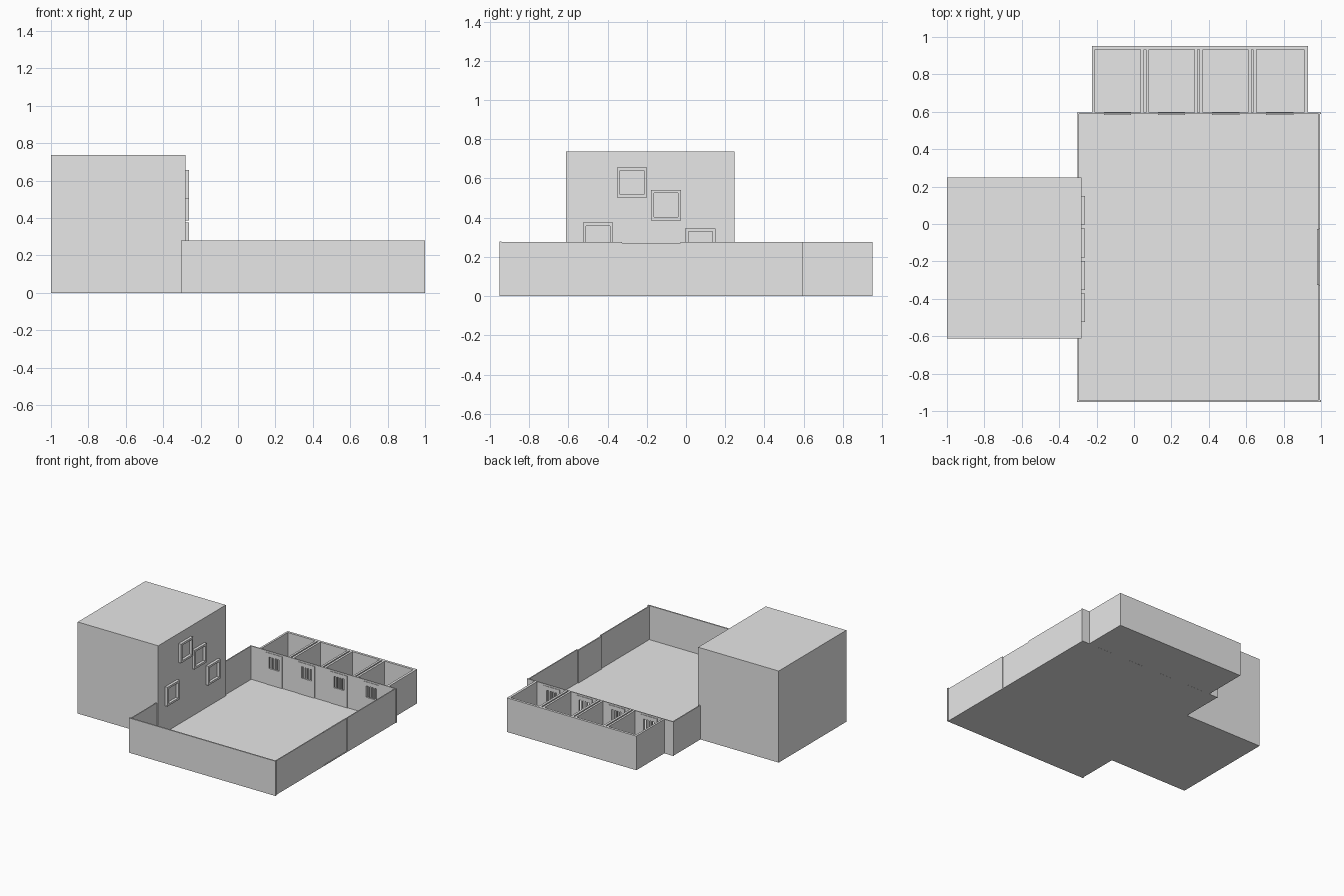
import bpy, bmesh
from mathutils import Vector

old = bpy.data.objects.get("Cube")
if old:
    bpy.data.objects.remove(old, do_unlink=True)

GREY = (0.8, 0.8, 0.8, 1)
mat = bpy.data.materials.new("plain_grey")
mat.use_nodes = True
mat.diffuse_color = GREY
mat.node_tree.nodes["Principled BSDF"].inputs["Base Color"].default_value = GREY


def part(name, boxes):
    """One object made of axis-aligned boxes, each (x0, x1, y0, y1, z0, z1)."""
    bm = bmesh.new()
    for x0, x1, y0, y1, z0, z1 in boxes:
        lo, hi = Vector((x0, y0, z0)), Vector((x1, y1, z1))
        for v in bmesh.ops.create_cube(bm, size=1)["verts"]:
            v.co = (lo + hi) / 2 + v.co * (hi - lo)
    mesh = bpy.data.meshes.new(name)
    bm.to_mesh(mesh)
    bm.free()
    mesh.materials.append(mat)
    obj = bpy.data.objects.new(name, mesh)
    bpy.context.collection.objects.link(obj)
    return obj


def ring(a0, a1, b0, b1, c0, c1, d0, d1):
    """Four rectangles (a, b) filling the outer rectangle around the hole (c, d)."""
    return [(a0, c0, b0, b1), (c1, a1, b0, b1), (c0, c1, b0, d0), (c0, c1, d1, b1)]


TOP = 0.275          # wall height
FLOOR = 0.006        # slab thickness
FRONT, BACK = -0.952, 0.596
LEFT, RIGHT = -0.302, 0.994

# Tower block
T_FACE, T_Y0, T_Y1 = -0.282, -0.613, 0.248
part("tower", [(-1, T_FACE, T_Y0, T_Y1, 0, 0.738)])

# Raised square window frames on the tower's courtyard face
for i, (y, z) in enumerate([(-0.275, 0.58), (-0.102, 0.464), (-0.448, 0.298), (0.073, 0.268)]):
    o, h = 0.077, 0.061
    frame = ring(y - o, y + o, z - o, z + o, y - h, y + h, z - h, z + h)
    part(f"tower_window_frame_{i + 1}", [(T_FACE, T_FACE + 0.021, *r) for r in frame])

# Courtyard floor and walls
part("courtyard_floor", [(LEFT, RIGHT, FRONT + 0.002, BACK - 0.001, 0, FLOOR)])
part("front_wall", [(LEFT - 0.004, 1, FRONT, FRONT + 0.011, 0, 0.28)])
part("left_wall", [(LEFT, LEFT + 0.008, FRONT + 0.011, T_Y0, 0, TOP),
                   (LEFT, LEFT + 0.008, T_Y1, BACK - 0.008, 0, TOP)])
GATE0, GATE1 = -0.326, -0.028
part("right_wall", [(RIGHT - 0.008, RIGHT, FRONT + 0.011, GATE0, 0, TOP),
                    (RIGHT - 0.008, RIGHT, GATE1, BACK - 0.008, 0, TOP)])
part("gate", [(RIGHT - 0.015, RIGHT - 0.005, GATE0, GATE1, 0, TOP - 0.005)])

# Back wall with four door openings
DOOR_HALF, DOOR_TOP = 0.073, 0.262
doors = [-0.088 + 0.289 * i for i in range(4)]
wall, x = [], LEFT - 0.004
for c in doors:
    wall.append((x, c - DOOR_HALF, BACK - 0.008, BACK, 0, TOP))
    wall.append((c - DOOR_HALF, c + DOOR_HALF, BACK - 0.008, BACK, DOOR_TOP, TOP))
    x = c + DOOR_HALF
wall.append((x, 1, BACK - 0.008, BACK, 0, TOP))
part("back_wall", wall)

# Cell doors, each with a barred window
W_HALF, W0, W1 = 0.045, 0.138, 0.23
for i, c in enumerate(doors):
    panel = ring(c - DOOR_HALF, c + DOOR_HALF, FLOOR, DOOR_TOP,
                 c - W_HALF, c + W_HALF, W0, W1)
    part(f"cell_door_{i + 1}", [(a, b, 0.584, 0.6, z0, z1) for a, b, z0, z1 in panel])
    bars = [c + k * 0.0225 for k in (-1, 0, 1)]
    part(f"door_bars_{i + 1}", [(b - 0.005, b + 0.005, 0.588, 0.596, W0, W1) for b in bars])

# Row of open-topped cells behind the back wall
C0, C1, C_BACK = -0.224, 0.93, 0.952
part("cell_floor", [(C0, C1, BACK, C_BACK, 0, FLOOR)])
part("cell_back_wall", [(C0, C1, C_BACK - 0.02, C_BACK, 0, TOP)])
sides = [(C0, C0 + 0.016), (C1 - 0.02, C1)]
for m in (0.058, 0.345, 0.632):
    sides += [(m - 0.022, m - 0.005), (m + 0.005, m + 0.023)]
part("cell_side_walls", [(a, b, BACK, C_BACK - 0.02, 0, TOP) for a, b in sides])
